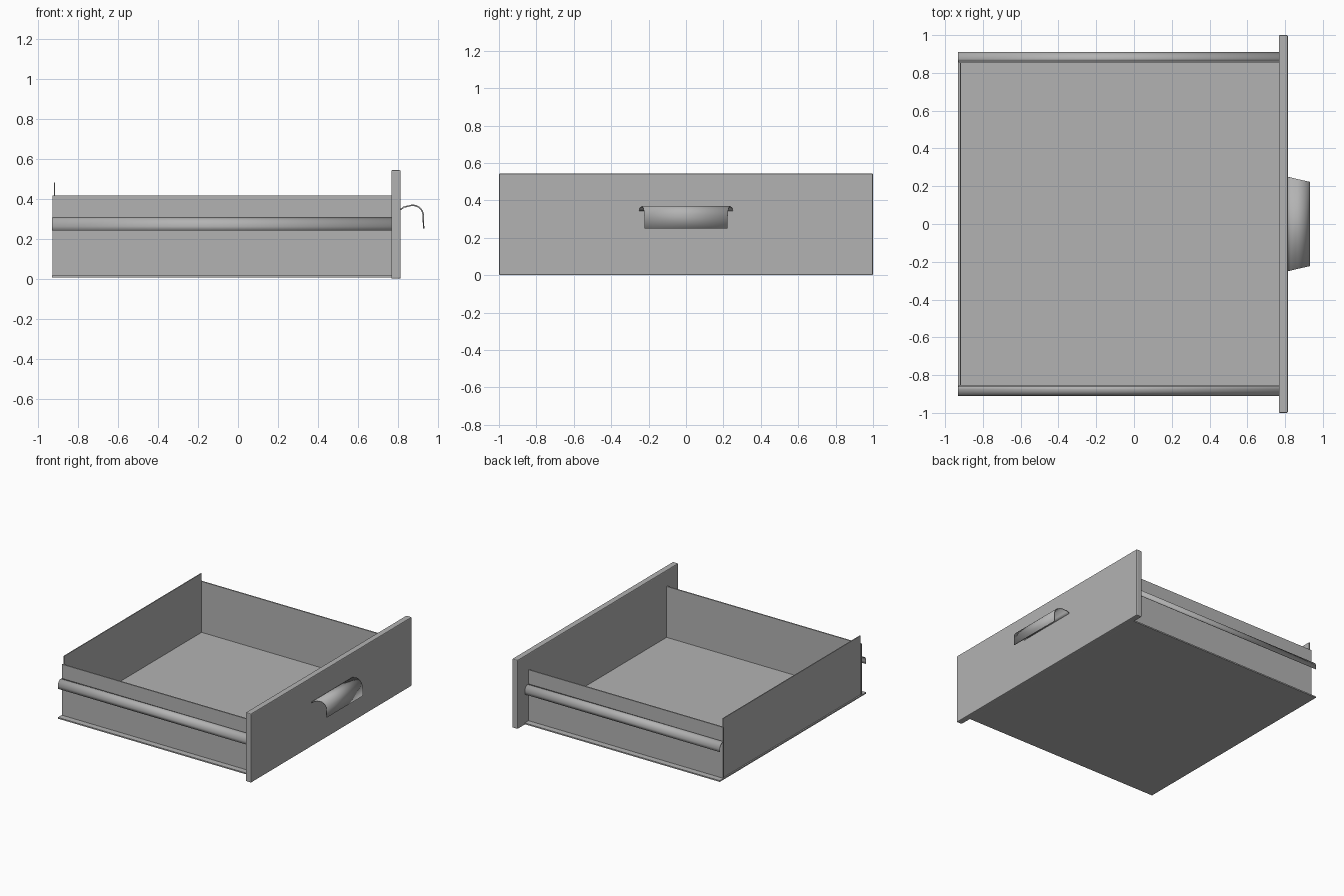
import bpy
import bmesh
import math

cube = bpy.data.objects.get("Cube")
if cube:
    bpy.data.objects.remove(cube)

# Single grey metal colour
grey = bpy.data.materials.new("grey_metal")
grey.use_nodes = True
colour = (0.45, 0.45, 0.45, 1)
grey.diffuse_color = colour
grey.node_tree.nodes["Principled BSDF"].inputs["Base Color"].default_value = colour

# Main dimensions
BACK, PANEL_IN, PANEL_OUT, GRIP = -0.932, 0.767, 0.814, 0.932
WALL_IN, WALL_OUT, LIP = 0.854, 0.864, 0.911
FLOOR_LOW, FLOOR_TOP, WALL_TOP = 0.005, 0.015, 0.416


def finish(name, bm):
    bmesh.ops.recalc_face_normals(bm, faces=bm.faces)
    mesh = bpy.data.meshes.new(name)
    bm.to_mesh(mesh)
    bm.free()
    mesh.materials.append(grey)
    obj = bpy.data.objects.new(name, mesh)
    bpy.context.collection.objects.link(obj)
    return obj


def box(name, low, high):
    bm = bmesh.new()
    bmesh.ops.create_cube(bm, size=1)
    for v in bm.verts:
        v.co = [a + (b - a) * (c + 0.5) for a, b, c in zip(low, high, v.co)]
    return finish(name, bm)


def sheet(name, start, end, thickness):
    """Thin bent sheet lofted between two matching end curves."""
    bm = bmesh.new()
    rows = [[bm.verts.new(p) for p in curve] for curve in (start, end)]
    for i in range(len(start) - 1):
        bm.faces.new((rows[0][i], rows[0][i + 1], rows[1][i + 1], rows[1][i]))
    obj = finish(name, bm)
    solid = obj.modifiers.new("thickness", "SOLIDIFY")
    solid.thickness = thickness
    solid.offset = 0
    bpy.ops.object.select_all(action="DESELECT")
    obj.select_set(True)
    bpy.context.view_layer.objects.active = obj
    bpy.ops.object.shade_smooth_by_angle(angle=math.radians(40))
    return obj


# Front panel with softened edges
panel = box("front_panel", (PANEL_IN, -1, 0), (PANEL_OUT, 1, 0.543))
bevel = panel.modifiers.new("soft_edges", "BEVEL")
bevel.width = 0.006
bevel.segments = 2

# Tray floor and back wall
box("floor", (BACK, -LIP, FLOOR_LOW), (PANEL_IN, LIP, FLOOR_TOP))
box("back_wall", (-0.922, -WALL_IN, FLOOR_LOW), (-0.915, WALL_IN, 0.48))

# Side walls with quarter-round slide rails, open underneath
for side, label in ((-1, "right"), (1, "left")):
    ys = sorted((side * WALL_IN, side * WALL_OUT))
    box(label + "_wall", (-0.929, ys[0], FLOOR_LOW), (PANEL_IN, ys[1], WALL_TOP))
    arc = [(side * WALL_OUT, 0.303)]
    for i in range(9):
        a = math.pi / 2 * (1 - i / 8)
        arc.append((side * (0.874 + 0.035 * math.cos(a)), 0.262 + 0.041 * math.sin(a)))
    arc.append((side * 0.909, 0.24))
    sheet(label + "_rail", [(BACK, y, z) for y, z in arc],
          [(PANEL_IN, y, z) for y, z in arc], 0.004)

# Tapered cup handle: rises from the panel, then hooks down
profile = [(PANEL_OUT - 0.002, 0.345), (0.83, 0.358)]
for i in range(13):
    a = math.radians(110 - 110 * i / 12)
    profile.append((0.874 + 0.053 * math.cos(a), 0.316 + 0.051 * math.sin(a)))
profile.append((GRIP - 0.003, 0.25))


def handle_end(sign):
    return [(x, sign * (0.25 - 0.028 * (x - PANEL_OUT) / (GRIP - PANEL_OUT)), z)
            for x, z in profile]


sheet("handle", handle_end(-1), handle_end(1), 0.007)
